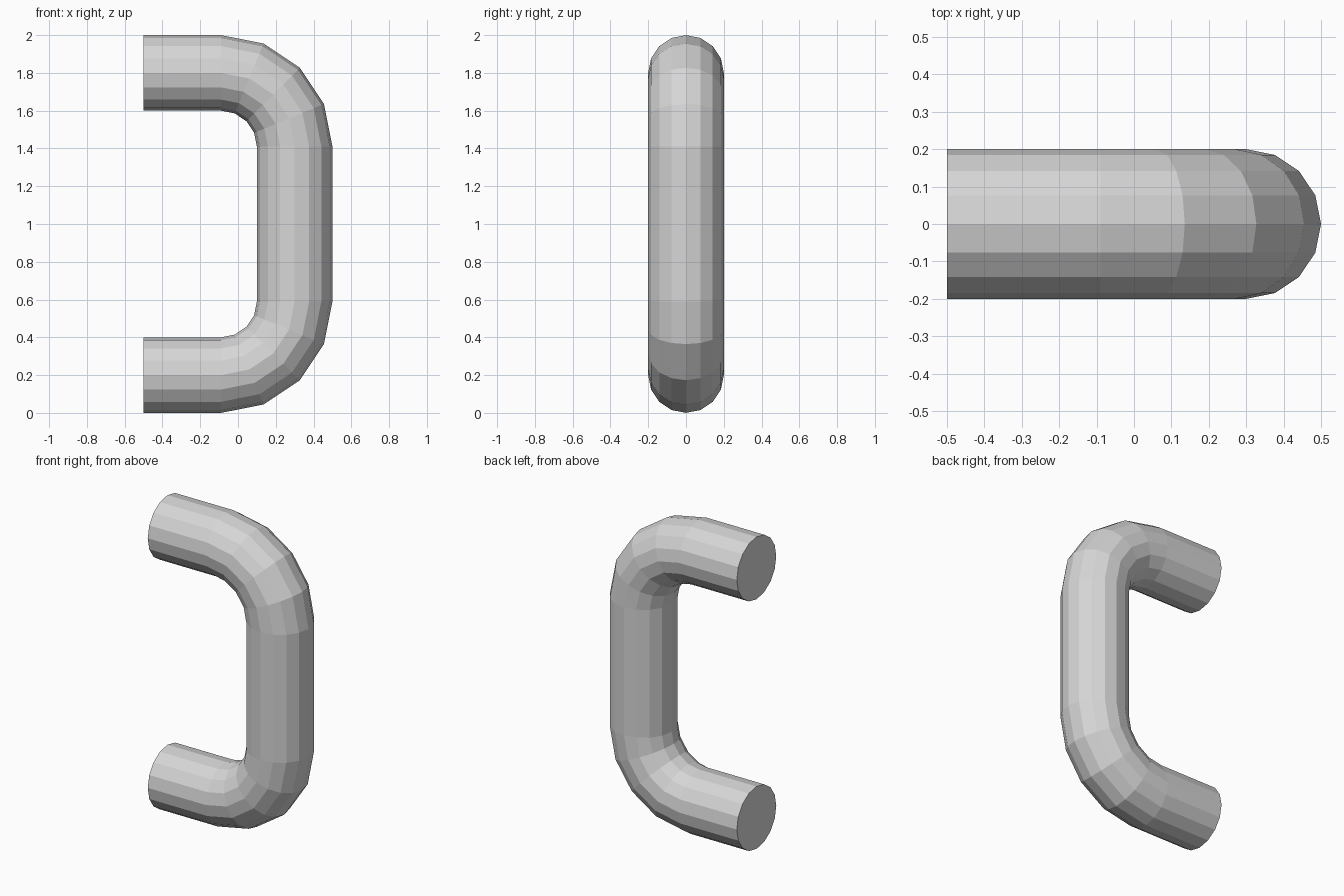
import bpy
import bmesh
from math import sin, cos, pi
from mathutils import Vector

cube = bpy.data.objects.get("Cube")
if cube:
    bpy.data.objects.remove(cube, do_unlink=True)

SIDES, BEND_STEPS = 16, 4
TUBE_R, BEND_R = 0.2, 0.39
BEND_X, END_X, HEIGHT = -0.09, -0.5, 2.0
BEND_Z = HEIGHT - TUBE_R - BEND_R   # height of the upper bend centre

grey = bpy.data.materials.new("plain grey")
grey.use_nodes = True
colour = (0.67, 0.67, 0.67, 1)
grey.diffuse_color = colour
grey.node_tree.nodes["Principled BSDF"].inputs["Base Color"].default_value = colour

# Upper half of the centre line: (point, outward direction of the ring)
upper = [(Vector((END_X, 0, HEIGHT - TUBE_R)), Vector((0, 0, 1)))]
for i in range(BEND_STEPS + 1):
    a = pi / 2 * i / BEND_STEPS
    out = Vector((sin(a), 0, cos(a)))
    upper.append((Vector((BEND_X, 0, BEND_Z)) + out * BEND_R, out))

# Mirror it for the lower half
lower = [(Vector((p.x, 0, HEIGHT - p.z)), Vector((o.x, 0, -o.z))) for p, o in reversed(upper)]

# Sweep a round section along the centre line
bm = bmesh.new()
rings = []
for point, out in upper + lower:
    ring = []
    for k in range(SIDES):
        t = 2 * pi * k / SIDES
        ring.append(bm.verts.new(point + (out * cos(t) + Vector((0, 1, 0)) * sin(t)) * TUBE_R))
    rings.append(ring)
for a, b in zip(rings, rings[1:]):
    for k in range(SIDES):
        n = (k + 1) % SIDES
        bm.faces.new((a[k], a[n], b[n], b[k]))

# Flat end caps
bm.faces.new(rings[0])
bm.faces.new(rings[-1])
bmesh.ops.recalc_face_normals(bm, faces=bm.faces)

mesh = bpy.data.meshes.new("handle")
bm.to_mesh(mesh)
bm.free()
mesh.materials.append(grey)
handle = bpy.data.objects.new("handle", mesh)
bpy.context.collection.objects.link(handle)
